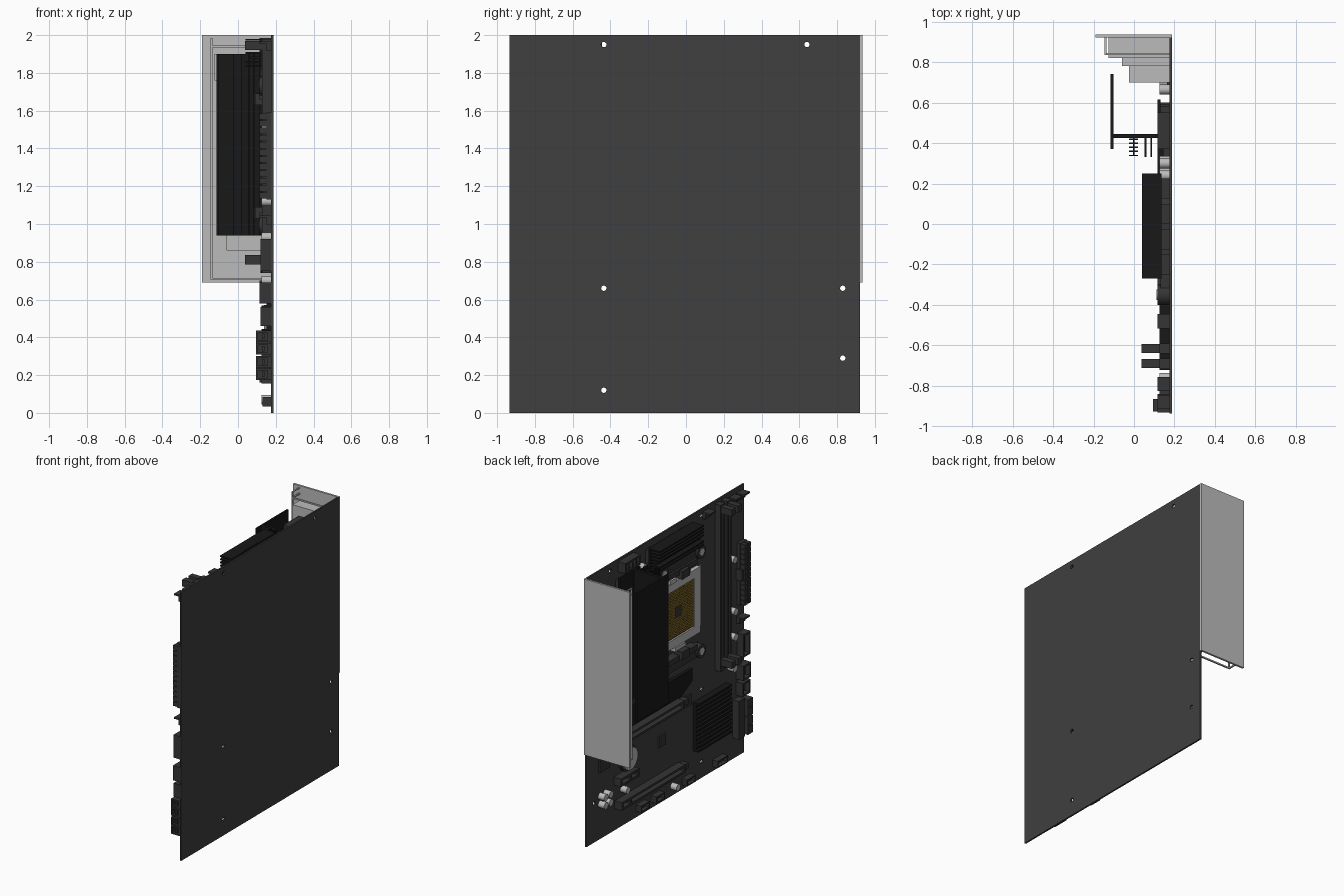
import bpy, bmesh, math
from mathutils import Matrix, Vector

if "Cube" in bpy.data.objects:
    bpy.data.objects.remove(bpy.data.objects["Cube"])

F = 0.175  # x of the board's component face; heights are measured towards -x


def material(name, r, g=None, b=None):
    m = bpy.data.materials.new(name)
    m.diffuse_color = (r, g if g is not None else r, b if b is not None else r, 1)
    m.use_nodes = True
    m.node_tree.nodes["Principled BSDF"].inputs["Base Color"].default_value = m.diffuse_color
    return m


BOARD = material("board_grey", 0.05)
DARK = material("dark_plastic", 0.035)
BLACK = material("black_metal", 0.009)
SILVER = material("silver", 0.5)
GOLD = material("gold", 0.3, 0.19, 0.03)


def finish(name, bm, mat):
    me = bpy.data.meshes.new(name)
    bm.to_mesh(me)
    bm.free()
    ob = bpy.data.objects.new(name, me)
    bpy.context.collection.objects.link(ob)
    me.materials.append(mat)
    return ob


def boxes(name, mat, items):
    """One object from boxes given as (y0, y1, z0, z1, h0, h1)."""
    bm = bmesh.new()
    for y0, y1, z0, z1, h0, h1 in items:
        c = Vector((F - (h0 + h1) / 2, (y0 + y1) / 2, (z0 + z1) / 2))
        m = Matrix.Translation(c) @ Matrix.Diagonal((h1 - h0, y1 - y0, z1 - z0, 1))
        bmesh.ops.create_cube(bm, size=1, matrix=m)
    return finish(name, bm, mat)


def discs(name, mat, items, segs=20):
    """One smooth object from cylinders given as (y, z, radius, h0, h1)."""
    bm = bmesh.new()
    for y, z, r, h0, h1 in items:
        m = Matrix.Translation((F - (h0 + h1) / 2, y, z)) @ Matrix.Rotation(math.pi / 2, 4, 'Y')
        bmesh.ops.create_cone(bm, cap_ends=True, segments=segs, radius1=r, radius2=r,
                              depth=h1 - h0, matrix=m)
    ob = finish(name, bm, mat)
    bpy.context.view_layer.objects.active = ob
    ob.select_set(True)
    bpy.ops.object.shade_smooth_by_angle()
    ob.select_set(False)
    return ob


def prism(name, mat, pts, h0, h1):
    """Extrude a (y, z) outline between two heights."""
    bm = bmesh.new()
    f = bm.faces.new([bm.verts.new((F - h0, y, z)) for y, z in pts])
    r = bmesh.ops.extrude_face_region(bm, geom=[f])
    bmesh.ops.translate(bm, vec=(h0 - h1, 0, 0),
                        verts=[v for v in r["geom"] if isinstance(v, bmesh.types.BMVert)])
    bmesh.ops.recalc_face_normals(bm, faces=bm.faces)
    return finish(name, bm, mat)


def slot(name, y0, y1, z0, z1, h, wall=0.014, ribs=()):
    """Open-topped socket shell; ribs are (y or z) positions along its long side."""
    its = [(y0, y1, z0, z1, 0, h * 0.35),
           (y0, y0 + wall, z0, z1, 0, h), (y1 - wall, y1, z0, z1, 0, h),
           (y0, y1, z0, z0 + wall, 0, h), (y0, y1, z1 - wall, z1, 0, h)]
    for r in ribs:
        if y1 - y0 > z1 - z0:
            its.append((r - wall / 2, r + wall / 2, z0, z1, 0, h * 0.98))
        else:
            its.append((y0, y1, r - wall / 2, r + wall / 2, 0, h * 0.98))
    return boxes(name, DARK, its)


# board with mounting holes
board = boxes("circuit_board", BOARD, [(-0.935, 0.92, 0, 2, -0.012, 0)])
holes = [(-0.435, 1.95), (0.64, 1.95), (-0.435, 0.66), (0.83, 0.66), (0.83, 0.29), (-0.435, 0.12)]
cutter = discs("hole_cutter", BOARD, [(y, z, 0.014, -0.05, 0.05) for y, z in holes])
cutter.hide_render = True
mod = board.modifiers.new("holes", 'BOOLEAN')
mod.operation, mod.object, mod.solver = 'DIFFERENCE', cutter, 'EXACT'
bpy.context.view_layer.objects.active = board
bpy.ops.object.modifier_apply(modifier="holes")
bpy.data.objects.remove(cutter)

# rear port plate and its thin inner frame
boxes("port_plate", SILVER, [(0.92, 0.935, 0.69, 2, -0.012, 0.365)])
frame = [(0.835, 0.845, 0.705, 1.945, 0.31, 0.32)]
for z in (0.705, 1.935):
    frame += [(0.835, 0.845, z, z + 0.01, 0, 0.32), (0.835, 0.92, z, z + 0.01, 0.31, 0.32)]
frame += [(0.835, 0.92, 1.98, 1.985, 0.31, 0.32), (0.835, 0.845, 1.94, 1.985, 0.31, 0.32)]
boxes("port_frame", SILVER, frame)

# rear ports
boxes("rear_ports", SILVER, [
    (0.82, 0.92, 1.76, 1.90, 0, 0.30), (0.78, 0.92, 1.57, 1.71, 0, 0.235),
    (0.78, 0.92, 1.39, 1.53, 0, 0.235), (0.82, 0.92, 1.23, 1.36, 0, 0.28),
    (0.70, 0.92, 1.07, 1.20, 0, 0.20), (0.78, 0.92, 0.86, 1.04, 0, 0.235)])

# tall side heatsink: base, stem, outer plate and comb fins
Z0, Z1 = 0.94, 1.90
sink = [(0.37, 0.615, Z0, Z1, 0.045, 0.06), (0.425, 0.445, Z0, Z1, 0.055, 0.28),
        (0.37, 0.74, Z0, Z1, 0.277, 0.29)]
sink += [(0.335 + i * 0.02, 0.342 + i * 0.02, Z0, Z1, 0.155, 0.2) for i in range(5)]
sink += [(0.33, 0.43, Z0, Z1, h, h + 0.009) for h in (0.085, 0.113)]
sink += [(0.335, 0.43, Z0, Z1, 0.173, 0.181)]
boxes("side_heatsink", BLACK, sink)
boxes("side_chokes", DARK, [(0.42, 0.58, 0.98 + i * 0.13, 1.08 + i * 0.13, 0, 0.046) for i in range(7)])

# top heatsink with long fins
fins = [(-0.27, 0.25, 1.83, 1.98, 0.04, 0.055)]
fins += [(-0.27, 0.25, 1.83 + i * 0.0234, 1.84 + i * 0.0234, 0.05, 0.135 if i != 2 else 0.11) for i in range(7)]
boxes("top_heatsink", BLACK, fins)
boxes("top_chokes", DARK, [(-0.25 + i * 0.125, -0.15 + i * 0.125, 1.85, 1.95, 0, 0.042) for i in range(4)])

# processor socket: silver surround, dark bed, gold contacts
CY, CZ = -0.13, 1.36
S, s = 0.245, 0.18
boxes("socket_surround", SILVER, [
    (CY - S, CY + S, CZ + s, CZ + S, 0, 0.03), (CY - S, CY + S, CZ - S, CZ - s, 0, 0.03),
    (CY - S, CY - s, CZ - s, CZ + s, 0, 0.03), (CY + s, CY + S, CZ - s, CZ + s, 0, 0.03),
    (CY - 0.12, CY - 0.05, CZ + S, CZ + S + 0.03, 0, 0.04), (CY + 0.05, CY + 0.12, CZ + S, CZ + S + 0.03, 0, 0.04),
    (CY - 0.06, CY + 0.06, CZ - S - 0.03, CZ - S, 0, 0.04),
    (CY - S - 0.015, CY - S - 0.005, CZ - 0.2, CZ + 0.25, 0.015, 0.027)])
boxes("socket_bed", DARK, [(CY - s, CY + s, CZ - s, CZ + s, 0, 0.018)])
n, p = 26, 2 * s / 27
boxes("socket_contacts", GOLD, [
    (CY - s + p * (i + 0.7), CY - s + p * (i + 1.3), CZ - s + p * (j + 0.7), CZ - s + p * (j + 1.3), 0.015, 0.026)
    for i in range(n) for j in range(n) if not (abs(i - 12.5) < 3 and abs(j - 12.5) < 3)])

# cooler brackets above and below the socket
for side, zc in (("upper", 1.73), ("lower", 0.99)):
    d = -1 if zc > CZ else 1
    boxes(side + "_bracket", DARK, [
        (CY - 0.22, CY + 0.22, zc - 0.035, zc + 0.035, 0, 0.045),
        (CY - 0.17, CY + 0.17, zc + d * 0.05 - 0.02, zc + d * 0.05 + 0.02, 0, 0.06),
        (CY - 0.045, CY + 0.045, zc + d * 0.07 - 0.03, zc + d * 0.07 + 0.03, 0.02, 0.085)])
    discs(side + "_bracket_ends", DARK, [(CY + e * 0.22, zc, 0.05, 0, 0.06) for e in (-1, 1)])
    discs(side + "_bracket_screws", SILVER, [(CY + e * 0.22, zc, 0.026, 0, 0.063) for e in (-1, 1)])

# memory slots with tall end latches
for i, y in enumerate((-0.615, -0.69)):
    slot(f"memory_slot_{i + 1}", y - 0.025, y + 0.025, 0.74, 1.98, 0.048, 0.015, (1.33,))
    boxes(f"memory_latches_{i + 1}", DARK, [
        (y - 0.022, y + 0.022, z, z + 0.05, 0, 0.137) for z in (0.785, 1.92)])

# flat drive heatsink with a cut corner
prism("drive_heatsink", BLACK, [(-0.25, 0.90), (0.58, 0.90), (0.58, 0.74), (-0.12, 0.74), (-0.25, 0.81)], 0.03, 0.055)
boxes("drive_pad", DARK, [(-0.1, 0.55, 0.76, 0.88, 0, 0.03)])

# expansion slots
for nm, ya, yb, z, rib in (("long_slot_1", -0.15, 0.59, 0.67, 0.47), ("long_slot_2", -0.16, 0.59, 0.19, 0.48),
                           ("short_slot", 0.385, 0.60, 0.37, 0.48)):
    slot(nm, ya, yb, z - 0.03, z + 0.03, 0.06, 0.016, (rib,))
boxes("slot_catches", DARK, [(-0.21, -0.15, z - 0.02, z + 0.02, 0, 0.05) for z in (0.67, 0.19)])

# coin battery
discs("battery_holder", DARK, [(0.45, 0.49, 0.095, 0, 0.02)], 32)
discs("battery", SILVER, [(0.45, 0.49, 0.082, 0.018, 0.038)], 32)

# chipset heatsink with ribs
boxes("chipset_heatsink", BLACK, [(-0.72, -0.33, 0.24, 0.60, 0, 0.025)] + [
    (-0.72, -0.33, 0.24 + i * 0.0313, 0.256 + i * 0.0313, 0.02, 0.05) for i in range(12)])

# edge connectors
boxes("main_power_connector", DARK, [(-0.93, -0.85, 1.13, 1.59, 0, 0.025)] + [
    (-0.93 + c * 0.04, -0.897 + c * 0.04, 1.135 + i * 0.038, 1.168 + i * 0.038, 0.02, 0.06)
    for c in range(2) for i in range(12)] + [(-0.855, -0.84, 1.32, 1.40, 0, 0.05)])
slot("front_port_header_1", -0.93, -0.85, 0.75, 0.92, 0.055, 0.012)
slot("front_port_header_2", -0.93, -0.84, 0.46, 0.56, 0.055, 0.012)
slot("front_port_header_3", -0.93, -0.84, 0.58, 0.69, 0.06, 0.012)
drive = []
for z in (0.175, 0.31):
    drive += [(-0.87, -0.80, z - 0.02, z + 0.13, 0, 0.05), (-0.88, -0.865, z, z + 0.125, 0, 0.08)]
    for k in range(2):
        a = z + k * 0.065
        drive += [(-0.925, -0.87, a, a + 0.01, 0, 0.08), (-0.925, -0.87, a + 0.05, a + 0.06, 0, 0.08),
                  (-0.925, -0.87, a, a + 0.06, 0, 0.02), (-0.925, -0.87, a, a + 0.06, 0.07, 0.08),
                  (-0.92, -0.87, a + 0.015, a + 0.045, 0.035, 0.048)]
boxes("drive_connectors", DARK, drive)
slot("processor_power_connector", 0.37, 0.55, 1.91, 1.985, 0.06, 0.012, (0.415, 0.46, 0.505))

# pin headers and fan headers
for i, (y, z, w) in enumerate([(0.29, 0.07, 0.1), (0.11, 0.07, 0.1), (-0.25, 0.06, 0.1), (-0.62, 0.06, 0.12)]):
    slot(f"bottom_header_{i + 1}", y - w / 2, y + w / 2, z - 0.025, z + 0.025, 0.045, 0.008)
boxes("fan_headers", DARK, [b for y, z in [(-0.48, 1.95), (-0.79, 1.94), (-0.88, 1.94), (-0.88, 1.02)]
                            for b in [(y - 0.035, y + 0.035, z - 0.025, z + 0.025, 0, 0.025),
                                      (y - 0.035, y + 0.035, z + 0.012, z + 0.025, 0, 0.06)]])

# capacitors
caps = [(0.70, 0.26), (0.76, 0.26), (0.70, 0.32), (0.76, 0.32), (0.50, 0.275), (-0.09, 0.07),
        (-0.76, 1.51), (-0.77, 1.12), (-0.77, 0.93), (-0.76, 0.70), (0.665, 1.65), (0.665, 1.58),
        (0.30, 1.86), (0.24, 1.78), (0.31, 1.79), (0.17, 1.79), (0.25, 1.65), (0.25, 1.11)]
discs("capacitors", SILVER, [(y, z, 0.025, 0, 0.05) for y, z in caps])

# small chips
boxes("chips", DARK, [(0.66, 0.78, 0.50, 0.62, 0, 0.012), (0.66, 0.75, 0.78, 0.87, 0, 0.012),
                      (0.0, 0.08, 0.42, 0.5, 0, 0.012), (-0.3, -0.24, 0.6, 0.68, 0, 0.012)])
